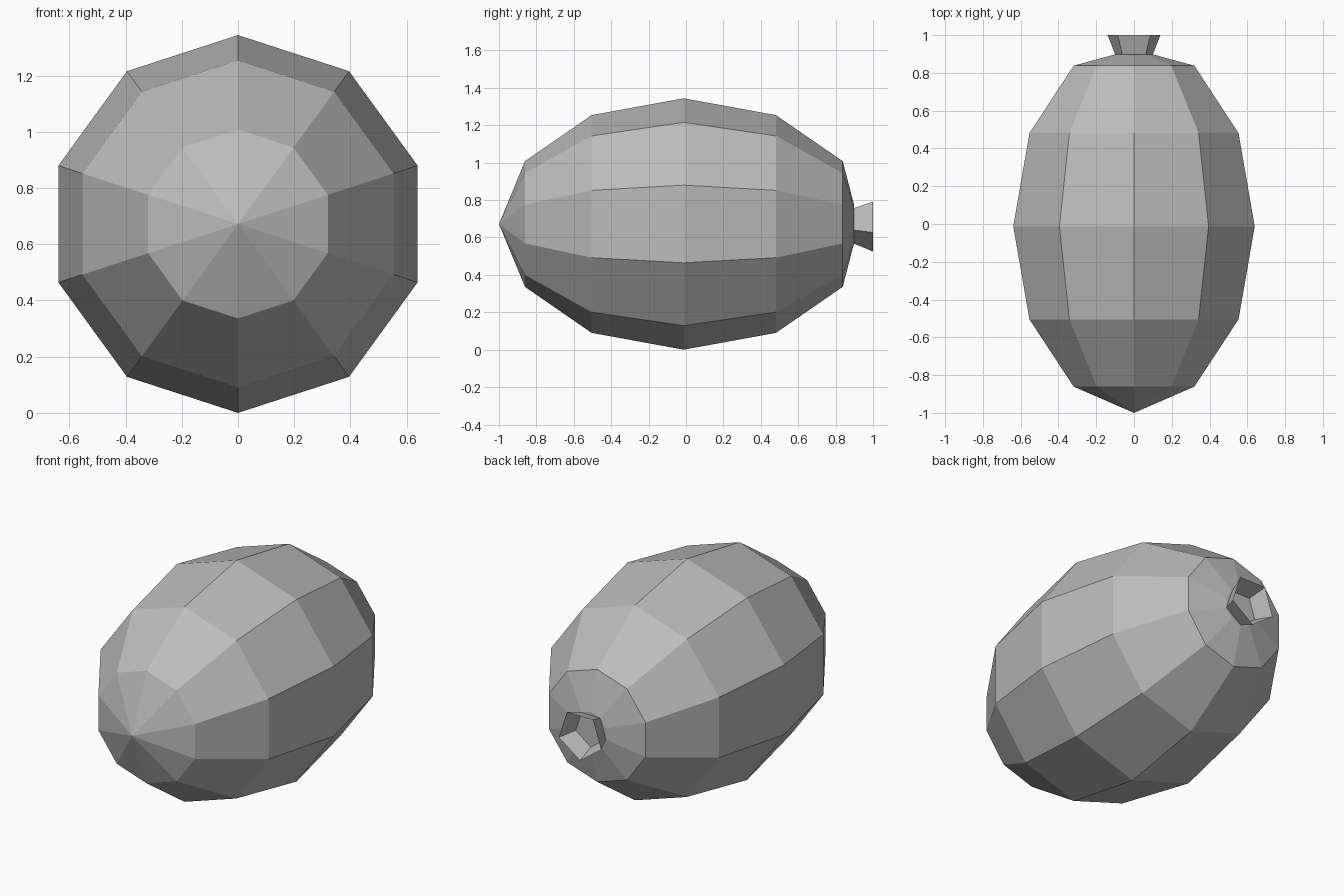
import bpy
import bmesh
from math import cos, sin, tau

cube = bpy.data.objects.get("Cube")
if cube:
    bpy.data.objects.remove(cube, do_unlink=True)

grey = bpy.data.materials.new("plain grey")
colour = (0.5, 0.5, 0.5, 1)
grey.diffuse_color = colour
grey.use_nodes = True
grey.node_tree.nodes["Principled BSDF"].inputs["Base Color"].default_value = colour

RADIUS = 0.672  # widest ring, also the height of the long axis


def lathe(name, profile, sides, start, cap_end):
    """Revolve (y, radius) pairs about the long axis; radius 0 makes a tip."""
    bm = bmesh.new()
    rings = []
    for y, r in profile:
        count = sides if r else 1
        rings.append([bm.verts.new((r * sin(start + tau * i / sides), y,
                                    RADIUS + r * cos(start + tau * i / sides)))
                      for i in range(count)])
    for a, b in zip(rings, rings[1:]):
        for i in range(sides):
            j = (i + 1) % sides
            if len(a) == 1:
                bm.faces.new((a[0], b[i], b[j]))
            else:
                bm.faces.new((a[j], a[i], b[i], b[j]))
    if cap_end:
        bm.faces.new(list(reversed(rings[-1])))
    # Outward normals, including on the open flare
    for f in bm.faces:
        f.normal_update()
        c = f.calc_center_median()
        out = c.copy()
        out.z -= RADIUS
        if f.normal.dot(out) < 0:
            f.normal_flip()
    mesh = bpy.data.meshes.new(name)
    bm.to_mesh(mesh)
    bm.free()
    mesh.materials.append(grey)
    obj = bpy.data.objects.new(name, mesh)
    bpy.context.collection.objects.link(obj)
    return obj


# Faceted ten-sided body, pointed at the front and flattened at the neck
lathe("balloon_body",
      [(-1, 0), (-0.861, 0.336), (-0.505, 0.582), (-0.012, RADIUS),
       (0.481, 0.582), (0.838, 0.336), (0.898, 0.105)],
      10, 0, True)

# Open five-sided flared mouth behind the neck, one corner downwards
lathe("balloon_mouth", [(0.898, 0.105), (1, 0.147)], 5, tau / 2, False)
